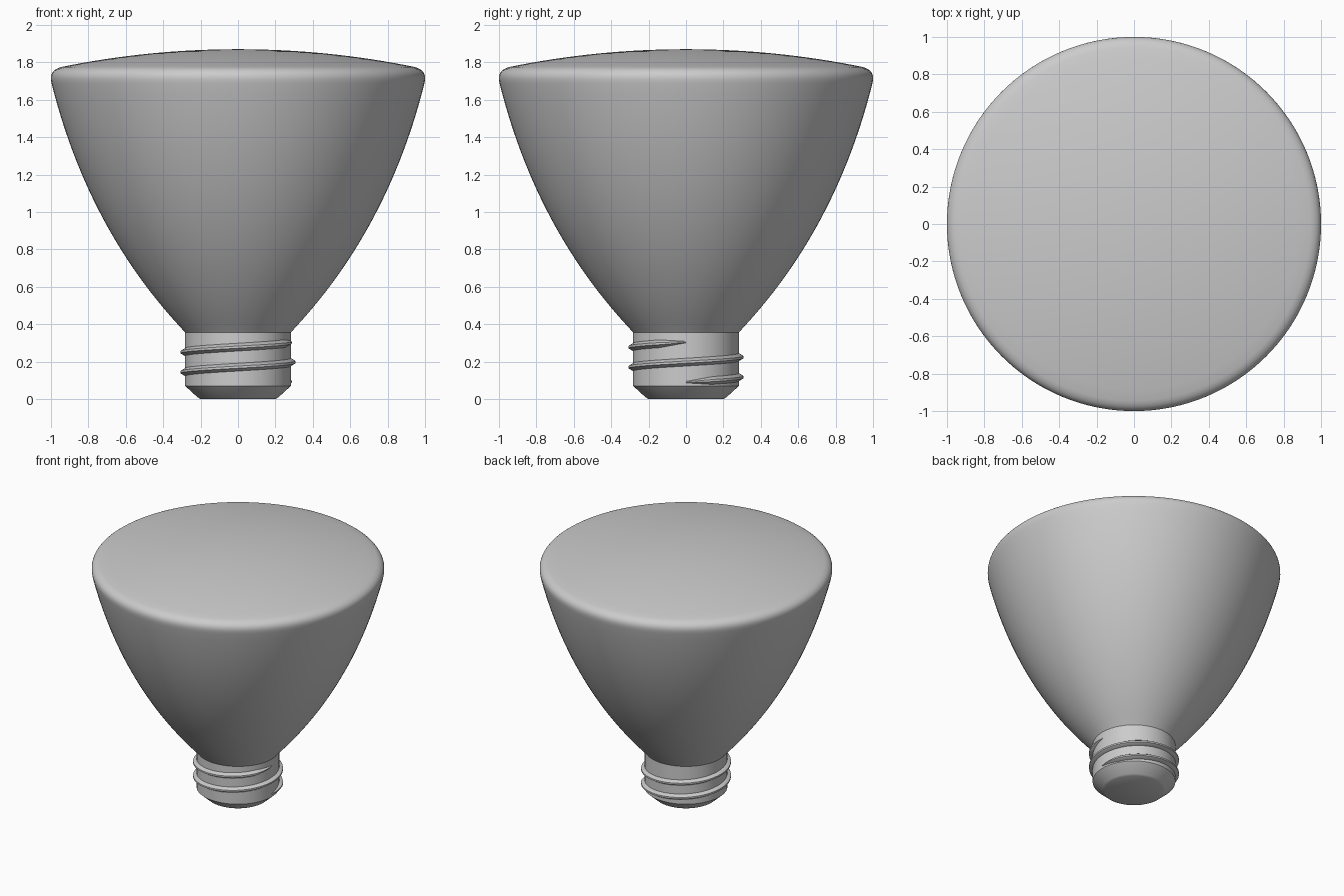
import bpy, bmesh, math

cube = bpy.data.objects.get("Cube")
if cube:
    bpy.data.objects.remove(cube, do_unlink=True)

grey = bpy.data.materials.new("plain grey")
grey.use_nodes = True
colour = (0.6, 0.6, 0.6, 1)
grey.diffuse_color = colour
grey.node_tree.nodes["Principled BSDF"].inputs["Base Color"].default_value = colour


def bezier(a, b, c, steps):
    """Points along a quadratic curve from a to c pulled towards b."""
    pts = []
    for i in range(steps + 1):
        t = i / steps
        pts.append(tuple((1 - t) ** 2 * p + 2 * t * (1 - t) * q + t * t * r
                         for p, q, r in zip(a, b, c)))
    return pts


def finish(name, bm, angle):
    bmesh.ops.recalc_face_normals(bm, faces=bm.faces)
    mesh = bpy.data.meshes.new(name)
    bm.to_mesh(mesh)
    bm.free()
    mesh.materials.append(grey)
    obj = bpy.data.objects.new(name, mesh)
    bpy.context.collection.objects.link(obj)
    bpy.ops.object.select_all(action="DESELECT")
    obj.select_set(True)
    bpy.context.view_layer.objects.active = obj
    bpy.ops.object.shade_smooth_by_angle(angle=math.radians(angle))
    return obj


def lathe(name, profile, angle=30, sides=128):
    """Spin a radius/height profile around the upright axis."""
    bm = bmesh.new()
    verts = [bm.verts.new((r, 0, z)) for r, z in profile]
    edges = [bm.edges.new(pair) for pair in zip(verts, verts[1:])]
    bmesh.ops.spin(bm, geom=verts + edges, cent=(0, 0, 0), axis=(0, 0, 1),
                   angle=math.tau, steps=sides, use_duplicate=False)
    bmesh.ops.remove_doubles(bm, verts=bm.verts, dist=1e-5)
    return finish(name, bm, angle)


# Flared bowl with a rounded rim and a shallow domed top
flare = bezier((0.30, 0.375), (0.80, 0.91), (0.995, 1.68), 28)
rim = bezier((0.998, 1.695), (1.012, 1.757), (0.945, 1.775), 8)
dome = bezier((0.945, 1.775), (0.48, 1.87), (0, 1.87), 16)
lathe("flared_body", [(0.283, 0.355)] + flare + rim + dome[1:])

# Straight neck with a bevelled foot
lathe("neck", [(0, 0), (0.2, 0), (0.215, 0.008), (0.283, 0.07), (0.283, 0.357)])

# Screw thread: a ridge climbing two turns around the neck
bm = bmesh.new()
turns, steps = 2, 192
rings = []
for i in range(steps + 1):
    t = i / steps
    a = math.tau * turns * t
    z = 0.09 + 0.214 * t
    grow = min(1, 0.35 + min(t, 1 - t) * 16)
    section = [(0.275, -0.021), (0.283, -0.021), (0.307, -0.006),
               (0.307, 0.006), (0.283, 0.021), (0.275, 0.021)]
    ring = []
    for r, h in section:
        r = 0.275 + (r - 0.275) * grow
        ring.append(bm.verts.new((r * math.cos(a), r * math.sin(a), z + h * grow)))
    rings.append(ring)
for low, high in zip(rings, rings[1:]):
    for j in range(len(low)):
        k = (j + 1) % len(low)
        bm.faces.new((low[j], low[k], high[k], high[j]))
bm.faces.new(rings[0])
bm.faces.new(rings[-1])
finish("screw_thread", bm, 35)
